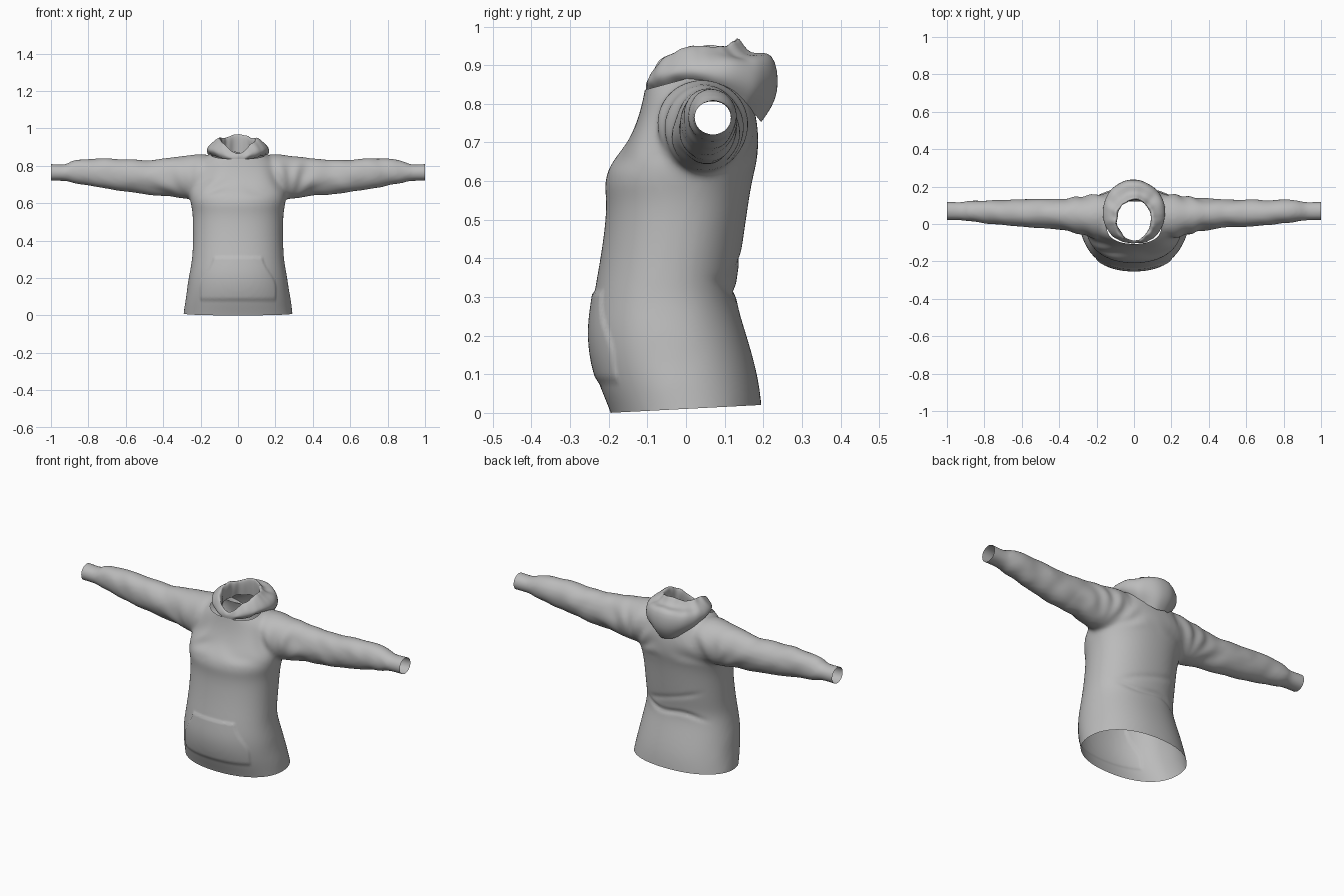
import bpy, bmesh, math
from mathutils import Vector, noise

if "Cube" in bpy.data.objects:
    bpy.data.objects.remove(bpy.data.objects["Cube"])

fabric = bpy.data.materials.new("grey fabric")
fabric.diffuse_color = (0.5, 0.5, 0.5, 1)
fabric.use_nodes = True
fabric.node_tree.nodes["Principled BSDF"].inputs["Base Color"].default_value = fabric.diffuse_color


def loft(bm, rings, cap=True):
    """Skin closed rings of points; optionally cap both ends."""
    vs = [[bm.verts.new(p) for p in r] for r in rings]
    n = len(vs[0])
    for a, b in zip(vs, vs[1:]):
        for i in range(n):
            j = (i + 1) % n
            bm.faces.new((a[i], a[j], b[j], b[i]))
    if cap:
        bm.faces.new(vs[0])
        bm.faces.new(vs[-1])


def make_object(name, bm):
    bmesh.ops.recalc_face_normals(bm, faces=bm.faces)
    me = bpy.data.meshes.new(name)
    bm.to_mesh(me)
    bm.free()
    ob = bpy.data.objects.new(name, me)
    bpy.context.collection.objects.link(ob)
    return ob


def bake(ob):
    """Apply the modifier stack."""
    bpy.context.view_layer.update()
    dg = bpy.context.evaluated_depsgraph_get()
    me = bpy.data.meshes.new_from_object(ob.evaluated_get(dg))
    ob.modifiers.clear()
    ob.data = me


def finish(ob):
    ob.data.materials.clear()
    ob.data.materials.append(fabric)
    for p in ob.data.polygons:
        p.use_smooth = True
        p.material_index = 0


def superellipse(n, e):
    for i in range(n):
        t = 2 * math.pi * i / n
        c, s = math.cos(t), math.sin(t)
        yield (math.copysign(abs(c) ** (2 / e), c), math.copysign(abs(s) ** (2 / e), s))


def step(a, b, x):
    t = min(1, max(0, (x - a) / (b - a)))
    return t * t * (3 - 2 * t)


# Torso sections: height, half width, front y, back y
torso = [(-.08, .30, -.175, .20), (-.03, .298, -.185, .20), (.02, .292, -.203, .197),
         (.1, .28, -.238, .187), (.2, .265, -.254, .158), (.28, .25, -.243, .132),
         (.33, .244, -.235, .128), (.4, .242, -.222, .142), (.5, .242, -.208, .156),
         (.56, .245, -.207, .165), (.6, .255, -.214, .172), (.65, .262, -.194, .184),
         (.7, .26, -.15, .19), (.76, .25, -.125, .185), (.81, .225, -.112, .17),
         (.85, .17, -.105, .155), (.88, .12, -.1, .14), (.92, .1, -.095, .13), (.97, .1, -.095, .13)]
# Sleeve sections: x, bottom z, top z, front y, back y
sleeve = [(.1, .66, .84, -.05, .15), (.15, .64, .86, -.075, .165), (.22, .615, .866, -.08, .16),
          (.3, .624, .852, -.05, .145), (.4, .638, .836, -.03, .135), (.5, .65, .832, -.018, .132),
          (.6, .66, .836, -.02, .132), (.7, .675, .84, -.008, .13), (.8, .69, .842, .003, .128),
          (.87, .705, .834, .01, .126), (.905, .715, .815, .017, .12), (.93, .72, .806, .02, .117),
          (1.0, .719, .812, .02, .121), (1.08, .719, .812, .02, .121)]

# Body: torso and both sleeves fused into one cloth surface
bm = bmesh.new()
loft(bm, [[(hx * c, (yf + yb) / 2 + (yb - yf) / 2 * s, z) for c, s in superellipse(32, 2.2)]
          for z, hx, yf, yb in torso])
for side in (-1, 1):
    loft(bm, [[(side * x, (yf + yb) / 2 + (yb - yf) / 2 * c, (z0 + z1) / 2 + (z1 - z0) / 2 * s)
               for c, s in superellipse(24, 2.0)] for x, z0, z1, yf, yb in sleeve])
body = make_object("hoodie_body", bm)
sub = body.modifiers.new("round", 'SUBSURF')
sub.levels = 2
rem = body.modifiers.new("fuse", 'REMESH')
rem.mode = 'VOXEL'
rem.voxel_size = 0.01
smo = body.modifiers.new("soften", 'SMOOTH')
smo.factor = 0.5
smo.iterations = 10
bake(body)

# Cloth folds, pocket step, then cut the hem, cuffs and neck open
bm = bmesh.new()
bm.from_mesh(body.data)
bm.normal_update()
moves = []
for v in bm.verts:
    x, y, z = v.co
    ax = abs(x)
    arm = step(.2, .4, ax) * (1 - step(.88, .93, ax))
    d = .006 * arm * noise.noise(Vector((x * 11 + z * 7, y * 9, z * 9 - x * 3)))
    # pleats fanning out from the armpits
    r = math.hypot(ax - .27, z - .6)
    fan = math.sin(11 * math.atan2(z - .6, ax - .27) + 2 * noise.noise(v.co * 6))
    d += .004 * fan * math.exp(-((r - .17) / .07) ** 2) * step(.6, .68, z)
    # waist creases on the back
    if y > .03:
        d -= .008 * math.exp(-((z - .315 - .12 * x + .015 * math.sin(x * 18)) / .014) ** 2) * (1 - step(.1, .22, ax))
        d -= .004 * math.exp(-((z - .4 + .3 * x) / .016) ** 2) * (1 - step(.1, .2, ax))
    # front pouch pocket
    elif z < .4:
        edge = .13 + .09 * step(.31, .15, z) if z > .31 else .13 + .07 * (1 - step(.15, .31, z))
        d += .006 * (1 - step(edge - .006, edge + .006, ax)) * step(.07, .1, z) * (1 - step(.305, .318, z))
    moves.append(v.normal * d)
for v, m in zip(bm.verts, moves):
    v.co += m
for co, no in (((0, -.2, 0), (0, .052, -1)), ((1, 0, 0), (1, 0, 0)), ((-1, 0, 0), (-1, 0, 0)),
               ((0, -.1, .838), (0, -.27, 1))):
    bmesh.ops.bisect_plane(bm, geom=bm.verts[:] + bm.edges[:] + bm.faces[:], plane_co=co,
                           plane_no=no, clear_outer=True)
bm.to_mesh(body.data)
bm.free()
finish(body)

# Hood: lying folded round the neck; (radius, z) profiles every 45 degrees, front to back
keys = [
    [(.112, .825), (.107, .845), (.109, .862), (.115, .866), (.121, .855), (.124, .842), (.12, .828)],
    [(.098, .84), (.093, .89), (.103, .927), (.117, .917), (.137, .885), (.142, .862), (.122, .842)],
    [(.097, .86), (.087, .92), (.095, .957), (.115, .945), (.153, .908), (.168, .88), (.138, .855)],
    [(.105, .87), (.097, .93), (.105, .963), (.132, .92), (.192, .918), (.203, .845), (.16, .805)],
    [(.112, .87), (.104, .95), (.112, .985), (.142, .915), (.212, .95), (.228, .825), (.178, .755)]]


def profile(u, k):
    """Smooth curve through the keys, mirrored at front and back."""
    i = min(3, int(u))
    t = u - i
    p = [Vector(keys[j][k]) for j in (abs(i - 1), i, i + 1, 3 if i == 3 else i + 2)]
    return 0.5 * (2 * p[1] + (p[2] - p[0]) * t + (2 * p[0] - 5 * p[1] + 4 * p[2] - p[3]) * t ** 2
                  + (3 * p[1] - p[0] - 3 * p[2] + p[3]) * t ** 3)


bm = bmesh.new()
N = 56
rings = []
for k in range(7):
    ring = []
    for i in range(N):
        a = 2 * math.pi * i / N
        r, z = profile(abs((a + math.pi) % (2 * math.pi) - math.pi) / (math.pi / 4), k)
        w = noise.noise(Vector((3 * math.sin(a), 3 * math.cos(a), k * .6)))
        ring.append(((r + .008 * w) * math.sin(a), .02 - (r + .008 * w) * math.cos(a),
                     z + .007 * noise.noise(Vector((4 * math.sin(a), 4 * math.cos(a), 5 + k * .5)))))
    rings.append(ring)
loft(bm, rings, cap=False)
hood = make_object("hood", bm)
hood.modifiers.new("round", 'SUBSURF').levels = 2
bake(hood)
finish(hood)
